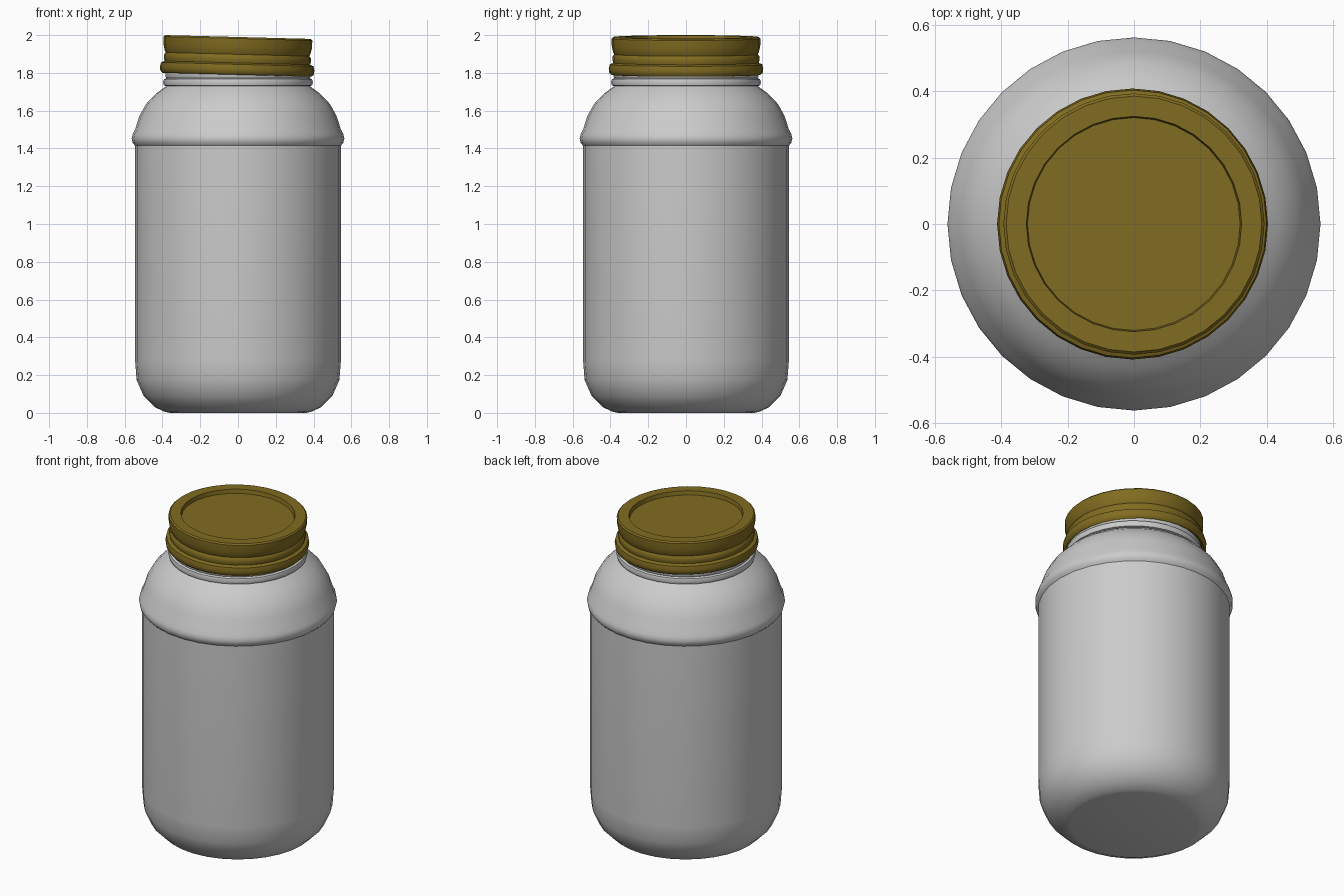
import bpy, math

if "Cube" in bpy.data.objects:
    bpy.data.objects.remove(bpy.data.objects["Cube"])

SIDES = 32

def lathe(name, profile, cap_start=False, cap_end=False, angle=40):
    """Revolve (radius, z) points, listed bottom to top on the outside, around z."""
    verts, faces = [], []
    for r, z in profile:
        for i in range(SIDES):
            a = 2 * math.pi * i / SIDES
            verts.append((r * math.cos(a), r * math.sin(a), z))
    for k in range(len(profile) - 1):
        for i in range(SIDES):
            j = (i + 1) % SIDES
            a, b = k * SIDES, (k + 1) * SIDES
            faces.append((a + i, a + j, b + j, b + i))
    if cap_start:
        faces.append(tuple(reversed(range(SIDES))))
    if cap_end:
        faces.append(tuple(range(len(verts) - SIDES, len(verts))))
    mesh = bpy.data.meshes.new(name)
    mesh.from_pydata(verts, [], faces)
    ob = bpy.data.objects.new(name, mesh)
    bpy.context.collection.objects.link(ob)
    bpy.ops.object.select_all(action='DESELECT')
    ob.select_set(True)
    bpy.context.view_layer.objects.active = ob
    bpy.ops.object.shade_smooth_by_angle(angle=math.radians(angle))
    return ob

# Jar: flat base, rounded heel, straight wall, shoulder bead, dome, neck ring
lathe("jar_body", [
    (0.36, 0.0), (0.385, 0.005), (0.44, 0.03), (0.50, 0.09), (0.537, 0.175), (0.545, 0.28),
    (0.545, 1.415), (0.558, 1.43), (0.563, 1.452), (0.558, 1.475), (0.545, 1.50),
    (0.523, 1.57), (0.487, 1.635), (0.435, 1.69), (0.38, 1.73),
    (0.392, 1.733), (0.397, 1.75), (0.392, 1.767), (0.38, 1.772),
    (0.384, 1.78), (0.384, 1.80), (0.365, 1.81), (0.36, 1.93), (0.335, 1.93)],
    cap_start=True)

# Lid: hollow screw cap with hem bead, small groove band and recessed top
H = 1.99
lid = lathe("lid", [(r, z - H) for r, z in [
    (0.37, 1.945), (0.38, 1.80), (0.395, 1.79), (0.406, 1.80), (0.409, 1.822), (0.404, 1.845),
    (0.385, 1.853), (0.389, 1.868), (0.388, 1.888), (0.380, 1.898),
    (0.386, 1.91), (0.393, 1.94), (0.394, 1.982), (0.386, 1.99),
    (0.325, 1.99), (0.321, 1.965)]], cap_end=True)
lid.location = (0, 0, H)
lid.rotation_euler = (0, math.radians(1.5), 0)   # slightly crooked

gold = bpy.data.materials.new("lid_paint")
gold.diffuse_color = (0.22, 0.15, 0.015, 1)
gold.use_nodes = True
gold.node_tree.nodes["Principled BSDF"].inputs["Base Color"].default_value = gold.diffuse_color
lid.data.materials.append(gold)
